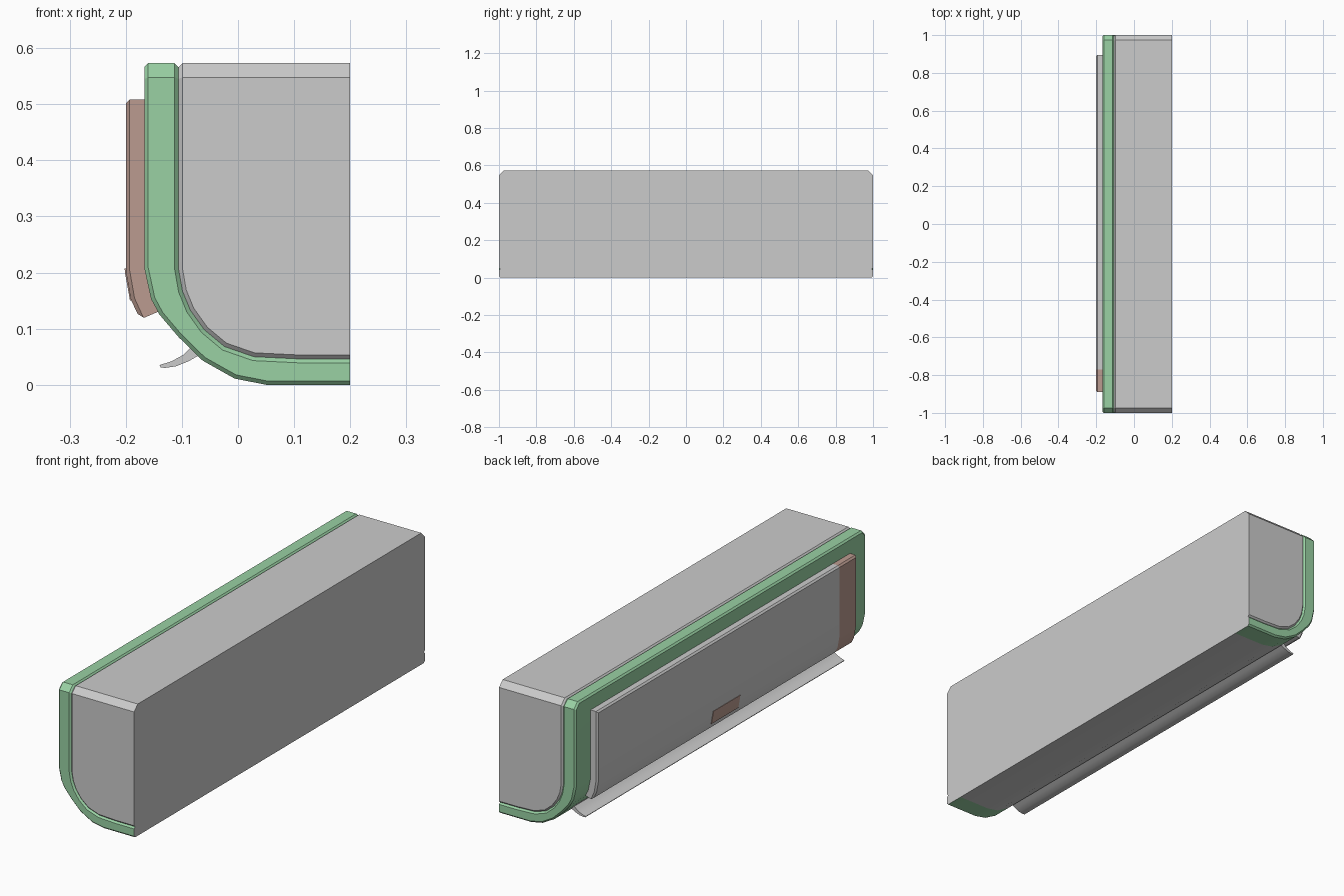
import bpy
import bmesh
from math import radians

cube = bpy.data.objects.get("Cube")
if cube:
    bpy.data.objects.remove(cube, do_unlink=True)


def material(name, rgb):
    mat = bpy.data.materials.new(name)
    mat.use_nodes = True
    color = (*rgb, 1.0)
    mat.diffuse_color = color
    mat.node_tree.nodes["Principled BSDF"].inputs["Base Color"].default_value = color
    return mat


GREY = material("light_grey", (0.6, 0.6, 0.6))
GREEN = material("soft_green", (0.32, 0.64, 0.37))
RED = material("dusty_red", (0.5, 0.33, 0.28))
TOP, BACK, BEVEL = 0.573, 0.2, 0.007


def prism(profile, y0, y1):
    """Extrude an (x, z) profile along y."""
    bm = bmesh.new()
    face = bm.faces.new([bm.verts.new((x, y0, z)) for x, z in profile])
    out = bmesh.ops.extrude_face_region(bm, geom=[face])
    moved = [v for v in out["geom"] if isinstance(v, bmesh.types.BMVert)]
    bmesh.ops.translate(bm, verts=moved, vec=(0, y1 - y0, 0))
    bmesh.ops.recalc_face_normals(bm, faces=bm.faces)
    return bm


def chamfer(bm, edges, width):
    bmesh.ops.bevel(bm, geom=edges, offset=width, offset_type='OFFSET',
                    segments=1, profile=0.5, affect='EDGES')
    bm.normal_update()


def chamfer_border(bm, rule):
    """Chamfer the edges where faces matching the rule meet other faces."""
    bm.normal_update()
    edges = [e for e in bm.edges if len(e.link_faces) == 2
             and rule(e.link_faces[0]) != rule(e.link_faces[1])
             and not all(v.co.x > BACK - 0.001 for v in e.verts)]
    chamfer(bm, edges, BEVEL)


def chamfer_top_corners(bm):
    edges = [e for e in bm.edges if all(v.co.z > TOP - 0.001 for v in e.verts)
             and abs(e.verts[0].co.y - e.verts[1].co.y) < 0.001]
    chamfer(bm, edges, 0.025)


def split_at(bm, y):
    bmesh.ops.bisect_plane(bm, geom=bm.verts[:] + bm.edges[:] + bm.faces[:],
                           plane_co=(0, y, 0), plane_no=(0, 1, 0))


def finish(bm, name, mats, rule=None):
    bm.normal_update()
    if rule:
        for f in bm.faces:
            f.material_index = int(rule(f))
    mesh = bpy.data.meshes.new(name)
    bm.to_mesh(mesh)
    bm.free()
    for m in mats:
        mesh.materials.append(m)
    obj = bpy.data.objects.new(name, mesh)
    bpy.context.collection.objects.link(obj)
    bpy.ops.object.select_all(action='DESELECT')
    obj.select_set(True)
    bpy.context.view_layer.objects.active = obj
    bpy.ops.object.shade_smooth_by_angle(angle=radians(28))
    return obj


def rim(f):
    """End caps, corner chamfers and top."""
    return abs(f.normal.y) > 0.5 or (f.normal.z > 0.5 and f.calc_center_median().z > 0.54)


# Curves shared by the inner body and the shell wrapped around it
inner = [(-0.106, TOP), (-0.106, 0.207), (-0.099, 0.167), (-0.085, 0.133),
         (-0.06, 0.098), (-0.024, 0.068), (0.028, 0.05), (0.11, 0.046), (BACK, 0.046)]
outer = [(-0.167, TOP), (-0.167, 0.208), (-0.155, 0.153), (-0.14, 0.125),
         (-0.106, 0.085), (-0.063, 0.043), (-0.006, 0.011), (0.05, 0), (BACK, 0)]

# Inner body
bm = prism(inner + [(BACK, TOP)], -1, 1)
chamfer_top_corners(bm)
chamfer_border(bm, rim)
finish(bm, "main_body", [GREY])

# Green outer shell with grey underside and back
bm = prism(outer + inner[::-1], -1, 1)
chamfer_top_corners(bm)
chamfer_border(bm, rim)
for y in (-0.91, 0.91):
    split_at(bm, y)


def shell_grey(f):
    c = f.calc_center_median()
    underside = f.normal.z < -0.5 and c.x > -0.09 and abs(c.y) < 0.91
    return f.normal.x > 0.9 and c.x > 0.19 or underside


finish(bm, "outer_shell", [GREEN, GREY], shell_grey)

# Raised face panel with a red end section
panel = [(-0.15, 0.508), (-0.2, 0.508), (-0.2, 0.203), (-0.191, 0.152),
         (-0.176, 0.12), (-0.166, 0.12), (-0.14, 0.131), (-0.14, 0.21)]
bm = prism(panel, -0.89, 0.895)
chamfer_border(bm, lambda f: f.normal.x < -0.7)
split_at(bm, -0.77)
finish(bm, "face_panel", [GREY, RED], lambda f: f.calc_center_median().y < -0.77)

# Small display plate on the lower panel
plate = [(-0.202, 0.207), (-0.2015, 0.2), (-0.1925, 0.15), (-0.188, 0.15), (-0.196, 0.207)]
finish(prism(plate, -0.085, 0.1), "display_plate", [RED])

# Curved air flap below the panel
flap = [(-0.14, 0.035), (-0.118, 0.042), (-0.098, 0.053), (-0.08, 0.07),
        (-0.065, 0.055), (-0.088, 0.042), (-0.11, 0.033), (-0.13, 0.03), (-0.138, 0.031)]
finish(prism(flap, -0.89, 0.89), "air_flap", [GREY])
